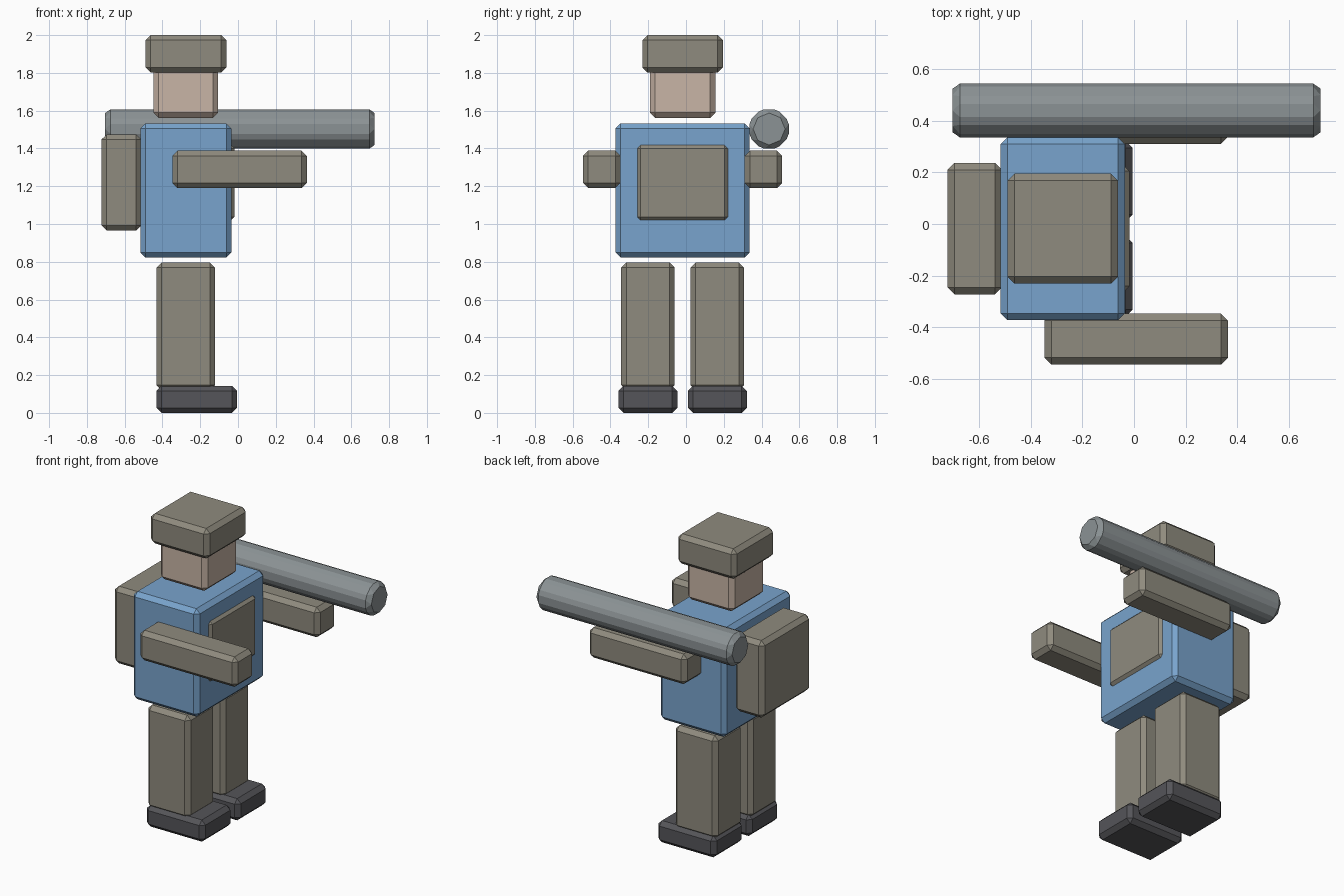
import bpy, bmesh
from math import radians
from mathutils import Matrix, Vector

if "Cube" in bpy.data.objects:
    bpy.data.objects.remove(bpy.data.objects["Cube"])

YC = -0.018  # symmetry plane of the figure


def material(name, rgb):
    m = bpy.data.materials.new(name)
    m.diffuse_color = (*rgb, 1)
    m.use_nodes = True
    m.node_tree.nodes["Principled BSDF"].inputs["Base Color"].default_value = m.diffuse_color
    return m


OLIVE = material("olive", (0.275, 0.258, 0.209))
BLUE = material("blue", (0.19, 0.37, 0.61))
SKIN = material("skin", (0.58, 0.46, 0.38))
DARK = material("dark", (0.09, 0.09, 0.10))
STEEL = material("steel", (0.26, 0.29, 0.30))


def finish(name, bm, mat, bevel):
    me = bpy.data.meshes.new(name)
    bm.to_mesh(me)
    bm.free()
    me.materials.append(mat)
    ob = bpy.data.objects.new(name, me)
    bpy.context.collection.objects.link(ob)
    mod = ob.modifiers.new("bevel", 'BEVEL')
    mod.width = bevel
    mod.segments = 1
    mod.limit_method = 'ANGLE'
    mod.angle_limit = radians(30)
    return ob


def box(name, x, y, z, mat, bevel=0.027):
    """Bevelled box from (min, max) ranges; y is relative to the symmetry plane."""
    size = Vector((x[1] - x[0], y[1] - y[0], z[1] - z[0]))
    mid = Vector((sum(x) / 2, sum(y) / 2 + YC, sum(z) / 2))
    bm = bmesh.new()
    bmesh.ops.create_cube(bm, size=1, matrix=Matrix.Translation(mid) @ Matrix.Diagonal((*size, 1)))
    return finish(name, bm, mat, bevel)


# head, body and gear on the centre line
box("hat", (-0.49, -0.062), (-0.213, 0.213), (1.802, 2.0), OLIVE)
box("head", (-0.447, -0.105), (-0.173, 0.173), (1.562, 1.84), SKIN)
box("torso", (-0.517, -0.035), (-0.355, 0.355), (0.822, 1.533), BLUE)
box("backpack", (-0.723, -0.512), (-0.255, 0.255), (0.966, 1.474), OLIVE)
box("chest_plate", (-0.12, -0.018), (-0.243, 0.243), (1.018, 1.42), OLIVE, 0.02)

# paired limbs
for side, s in (("right", -1), ("left", 1)):
    def span(a, b):
        return tuple(sorted((s * a, s * b)))
    box(side + "_arm", (-0.347, 0.364), span(0.329, 0.527), (1.19, 1.388), OLIVE)
    box(side + "_leg", (-0.432, -0.122), span(0.042, 0.325), (0.12, 0.796), OLIVE)
    box(side + "_boot", (-0.432, -0.005), span(0.028, 0.34), (0.0, 0.143), DARK)

# shoulder tube: octagonal cylinder along x
bm = bmesh.new()
bmesh.ops.create_cone(bm, cap_ends=True, segments=8, radius1=0.115, radius2=0.115, depth=1.426,
                      matrix=Matrix.Translation((0.01, 0.44, 1.503)) @ Matrix.Rotation(radians(90), 4, 'Y'))
finish("shoulder_tube", bm, STEEL, 0.028)
